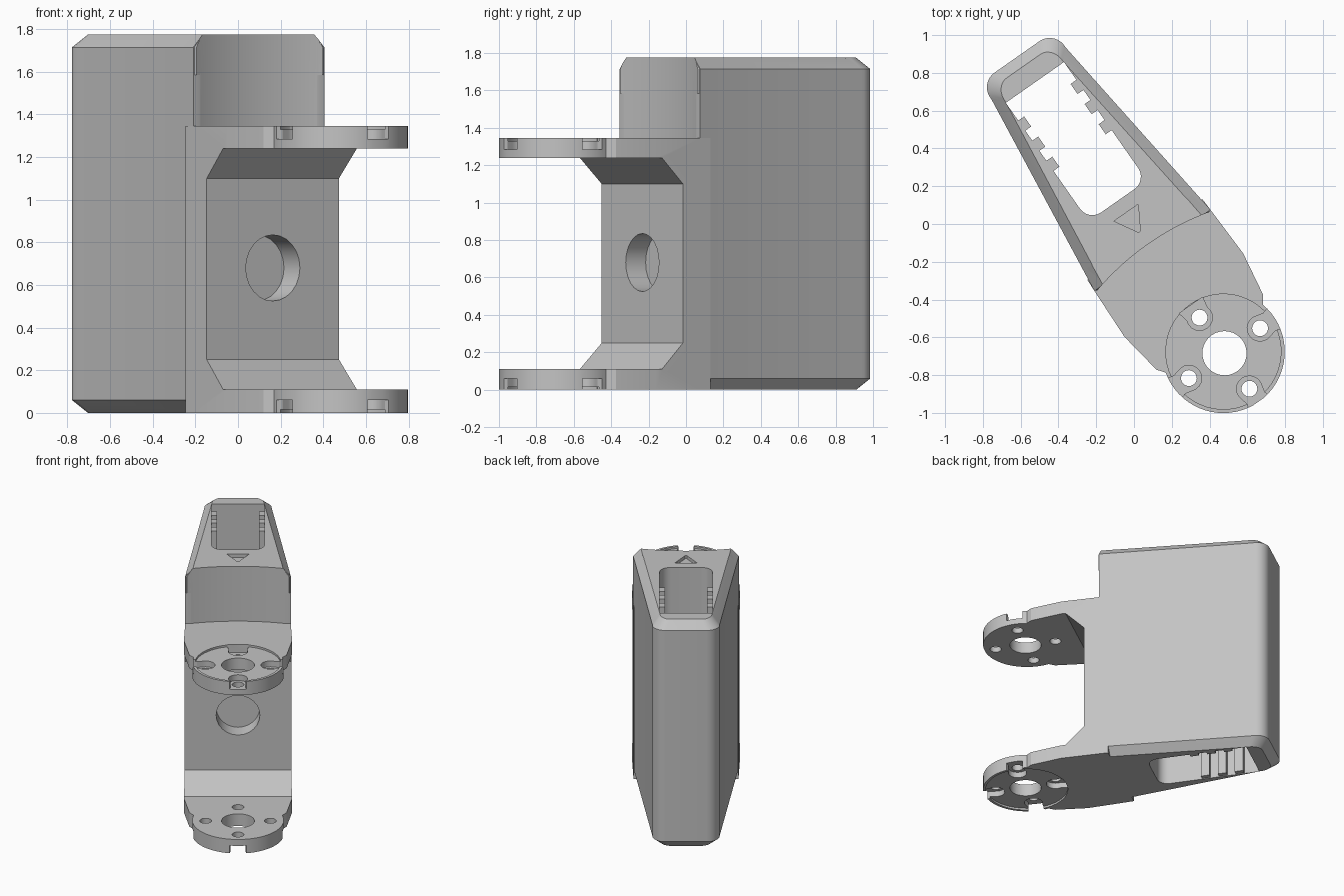
import bpy, bmesh, math
from mathutils import Matrix

if "Cube" in bpy.data.objects:
    bpy.data.objects.remove(bpy.data.objects["Cube"])

grey = bpy.data.materials.new("plain grey")
grey.use_nodes = True
colour = (0.55, 0.55, 0.55, 1)
grey.diffuse_color = colour
grey.node_tree.nodes["Principled BSDF"].inputs["Base Color"].default_value = colour

# Parts are modelled along s (forward) and t (across), then turned together.
H = 1.775          # case height
ARM_TOP = 1.345    # top of the upper arm
HUB = 0.825        # hub centre along s
parts = []


def stack(name, layers):
    """Solid through equal-length (t, s) outlines given as (z, outline)."""
    bm = bmesh.new()
    rings = [[bm.verts.new((t, -s, z)) for t, s in outline] for z, outline in layers]
    n = len(rings[0])
    bm.faces.new(rings[0])
    bm.faces.new(rings[-1])
    for a, b in zip(rings, rings[1:]):
        for i in range(n):
            j = (i + 1) % n
            bm.faces.new((a[i], a[j], b[j], b[i]))
    bmesh.ops.recalc_face_normals(bm, faces=bm.faces)
    mesh = bpy.data.meshes.new(name)
    bm.to_mesh(mesh)
    bm.free()
    mesh.materials.append(grey)
    ob = bpy.data.objects.new(name, mesh)
    bpy.context.collection.objects.link(ob)
    return ob


def prism(name, outline, z0, z1):
    return stack(name, [(z0, outline), (z1, outline)])


def arc(t, s, r, start, end, n):
    angles = [math.radians(start + (end - start) * i / n) for i in range(n + 1)]
    return [(t + r * math.cos(a), s + r * math.sin(a)) for a in angles]


def disc(name, t, s, r, z0, z1, n=40):
    return prism(name, arc(t, s, r, 0, 360, n)[:-1], z0, z1)


def box(name, t0, t1, s0, s1, z0, z1):
    return prism(name, [(t0, s0), (t1, s0), (t1, s1), (t0, s1)], z0, z1)


def mirrored(half):
    return half + [(-t, s) for t, s in reversed(half)]


def cut(ob, cutters, keep=False):
    for c in cutters:
        mod = ob.modifiers.new("cut", "BOOLEAN")
        mod.operation, mod.solver, mod.object = "DIFFERENCE", "EXACT", c
        bpy.context.view_layer.update()
        graph = bpy.context.evaluated_depsgraph_get()
        mesh = bpy.data.meshes.new_from_object(ob.evaluated_get(graph))
        ob.modifiers.clear()
        ob.data = mesh
        if not keep:
            bpy.data.objects.remove(c)


# Shared cutters: round bore in the front panel, hollow above the upper arm
bore = disc("bore_cutter", 0, 0, 0.155, -0.4, -0.155, 24)
bore.data.transform(Matrix.Translation((0, 0, 0.68)) @ Matrix.Rotation(math.pi / 2, 4, "X")
                    @ Matrix.Scale(-1, 4, (0, 0, 1)))
bore.data.flip_normals()
hollow = disc("hollow_cutter", 0, 1.56, 1.43, ARM_TOP, 2, 160)

# Case: tapered block with rounded back corners and chamfered rims
FRONT, BACK = 0.17, -1.08


def half_width(s):
    return 0.375 - 0.14 * (FRONT - s) / (FRONT - BACK)


def inset(outline):
    return [(t * (1 - 0.055 / half_width(s)), FRONT + (s - FRONT) * 0.952) for t, s in outline]


plan = mirrored([(0.375, FRONT)] + arc(0.145, BACK + 0.095, 0.095, 6, -90, 8))
case = stack("case", [(0, inset(plan)), (0.06, plan), (H - 0.06, plan), (H, inset(plan))])
slot = mirrored([(0.188, -0.915)] + arc(0.108, -0.23, 0.08, 0, 90, 6))
arrow = [(-0.078, -0.073), (0.078, -0.073), (0, 0.06)]
cut(case, [prism("slot_cutter", slot, -1, 3),
           prism("arrow_cutter", arrow, H - 0.025, 2)])
cut(case, [bore, hollow], keep=True)
parts.append(case)

# Grip teeth inside the slot
for side, label in ((1, "left"), (-1, "right")):
    for i in range(3):
        s = -0.80 + i * 0.13
        t0, t1 = sorted((side * 0.15, side * 0.195))
        parts.append(box(f"{label}_tooth_{i + 1}", t0, t1, s, s + 0.065, 0.005, H - 0.005))

# Lip at the top front of the case
rim = mirrored([(0.335, 0.205), (0.374, 0.165), (0.36, 0.05)])
rim_top = [(t * 0.853, s) for t, s in rim]
lip = stack("case_lip", [(1.585, rim), (H - 0.06, rim), (H, rim_top)])
cut(lip, [hollow], keep=True)
parts.append(lip)

# Fork: body with two arms ending in round hubs
hub_arc = arc(0, HUB, 0.325, -15, 90, 18)
fork_plan = mirrored([(0.372, 0.1), (0.375, FRONT), (0.384, 0.46), (0.345, 0.7)] + hub_arc[:-1])
fork = prism("fork", fork_plan, 0, ARM_TOP)

# Opening between the arms, with sloped inner corners
gap = prism("gap_cutter", [(0.11, 0.425), (0.25, 0.285), (1.10, 0.285),
                           (1.24, 0.425), (1.24, 1.5), (0.11, 1.5)], -1, 1)
for v in gap.data.vertices:
    z, y, t = v.co
    v.co = (t, y, z)
gap.data.flip_normals()
cut(fork, [gap])
cut(fork, [bore], keep=True)

# Hub details: shallow seats, screw pockets open to the rim, through holes
holes = [disc("centre_cutter", 0, HUB + 0.01, 0.117, -1, 3, 32)]
for z0, z1, p0, p1 in ((ARM_TOP - 0.015, 2, ARM_TOP - 0.06, 2), (-1, 0.015, -1, 0.06)):
    holes.append(disc("seat_cutter", 0, HUB, 0.305, z0, z1, 48))
    for k in range(4):
        pocket = [(-0.075, 0.36), (0.075, 0.36), (0.055, 0.29)]
        pocket += arc(0, 0.23, 0.068, 20, -200, 12) + [(-0.055, 0.29)]
        if k == 2:  # the pocket facing the body stays inside the seat
            pocket = [(t, min(s, 0.31)) for t, s in pocket if s != 0.29]
        a = k * math.pi / 2
        turned = [(t * math.cos(a) - s * math.sin(a),
                   HUB + 0.01 + t * math.sin(a) + s * math.cos(a)) for t, s in pocket]
        holes.append(prism("pocket_cutter", turned, p0, p1))
for k in range(4):
    a = k * math.pi / 2
    holes.append(disc("screw_cutter", 0.23 * math.sin(a), HUB + 0.01 + 0.23 * math.cos(a),
                      0.042, -1, 3, 20))
cut(fork, holes)
parts.append(fork)

for helper in (bore, hollow):
    bpy.data.objects.remove(helper)

# Turn everything to its final heading and shade curved walls smoothly
bpy.ops.object.select_all(action="DESELECT")
for ob in parts:
    ob.data.transform(Matrix.Rotation(math.radians(35), 4, "Z"))
    ob.select_set(True)
bpy.context.view_layer.objects.active = fork
bpy.ops.object.shade_smooth_by_angle(angle=math.radians(25))
